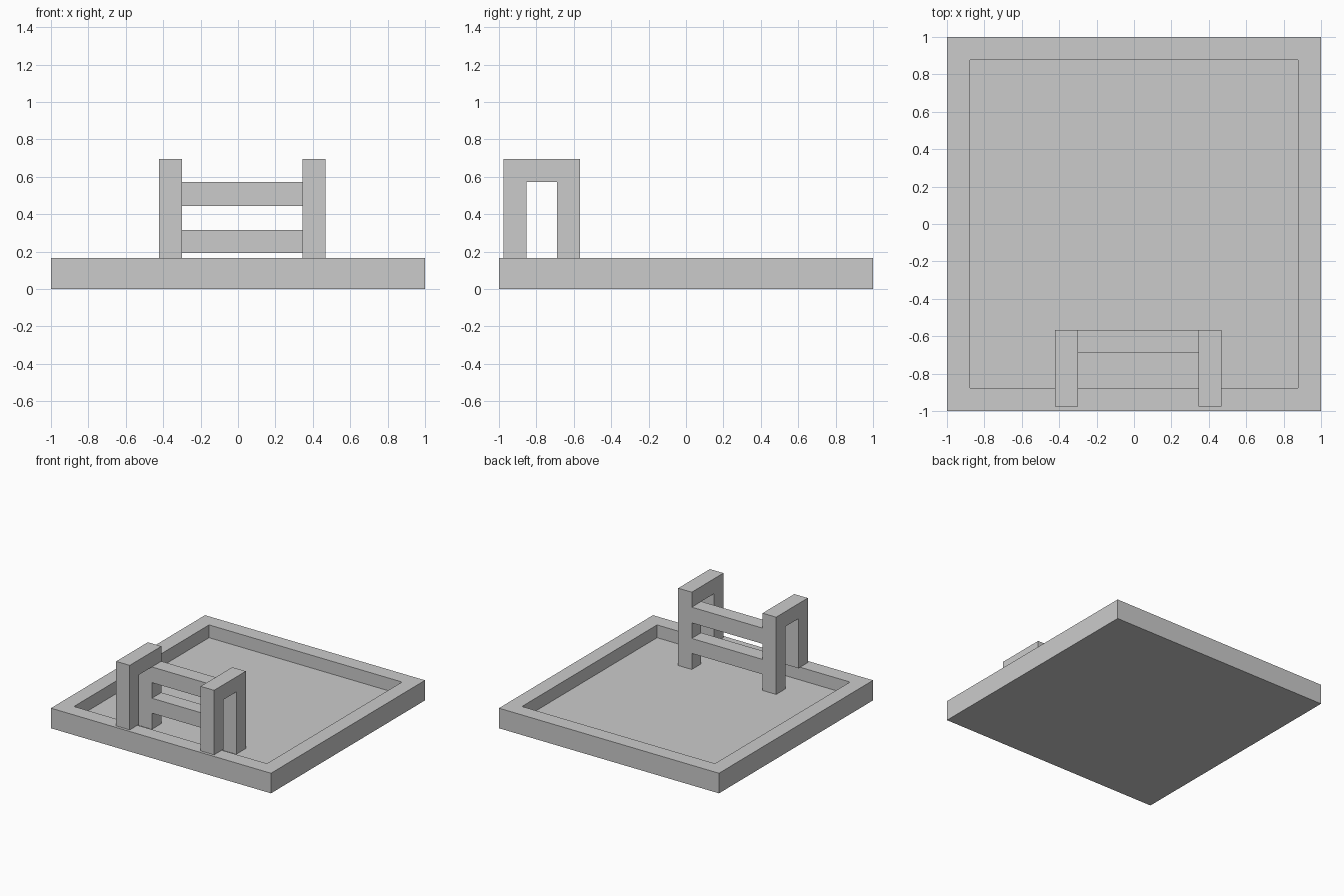
import bpy
import bmesh
from mathutils import Vector

cube = bpy.data.objects.get("Cube")
if cube:
    bpy.data.objects.remove(cube, do_unlink=True)

GREY = (0.6, 0.6, 0.6, 1.0)
grey = bpy.data.materials.new("light grey")
grey.use_nodes = True
grey.diffuse_color = GREY
grey.node_tree.nodes["Principled BSDF"].inputs["Base Color"].default_value = GREY

RIM_TOP, FLOOR = 0.165, 0.06
POOL = 0.826


def finish(name, bm):
    bmesh.ops.recalc_face_normals(bm, faces=bm.faces)
    mesh = bpy.data.meshes.new(name)
    bm.to_mesh(mesh)
    bm.free()
    mesh.materials.append(grey)
    obj = bpy.data.objects.new(name, mesh)
    bpy.context.collection.objects.link(obj)
    return obj


def box(name, low, high):
    low, high = Vector(low), Vector(high)
    bm = bmesh.new()
    bmesh.ops.create_cube(bm, size=1)
    bmesh.ops.scale(bm, vec=high - low, verts=bm.verts)
    bmesh.ops.translate(bm, vec=(low + high) / 2, verts=bm.verts)
    return finish(name, bm)


def extruded_side(name, outline, x0, x1):
    """Extrude a (y, z) outline along x."""
    bm = bmesh.new()
    face = bm.faces.new([bm.verts.new((x0, y, z)) for y, z in outline])
    moved = bmesh.ops.extrude_face_region(bm, geom=[face])["geom"]
    verts = [v for v in moved if isinstance(v, bmesh.types.BMVert)]
    bmesh.ops.translate(bm, vec=(x1 - x0, 0, 0), verts=verts)
    bm.faces.ensure_lookup_table()
    return finish(name, bm)


# Square tray with a sunken floor
bm = bmesh.new()
bmesh.ops.create_cube(bm, size=1)
bmesh.ops.scale(bm, vec=(2, 2, RIM_TOP), verts=bm.verts)
bmesh.ops.translate(bm, vec=(0, 0, RIM_TOP / 2), verts=bm.verts)
top = max(bm.faces, key=lambda f: f.calc_center_median().z)
bmesh.ops.inset_region(bm, faces=[top], thickness=1 - POOL)
moved = bmesh.ops.extrude_face_region(bm, geom=[top])["geom"]
floor_verts = [v for v in moved if isinstance(v, bmesh.types.BMVert)]
bmesh.ops.translate(bm, vec=(0, 0, FLOOR - RIM_TOP), verts=floor_verts)
if top.is_valid:
    bmesh.ops.delete(bm, geom=[top], context='FACES_ONLY')
finish("pool_basin", bm)

# Ladder sides: arches with a short leg on the rim and a long leg in the basin
FRONT, BACK, TOP = -0.977, -0.566, 0.695
BAR = 0.123
arch = [
    (FRONT, RIM_TOP), (FRONT, TOP), (BACK, TOP), (BACK, FLOOR),
    (BACK - BAR, FLOOR), (BACK - BAR, TOP - BAR),
    (FRONT + BAR, TOP - BAR), (FRONT + BAR, RIM_TOP),
]
RIGHT_X, LEFT_X = -0.423, 0.344
for name, x in (("ladder_side_right", RIGHT_X), ("ladder_side_left", LEFT_X)):
    extruded_side(name, arch, x, x + BAR)

# Rungs between the long legs
for name, z0, z1 in (("lower_rung", 0.192, 0.315), ("upper_rung", 0.443, 0.572)):
    box(name, (RIGHT_X + BAR, BACK - BAR, z0), (LEFT_X, BACK, z1))
